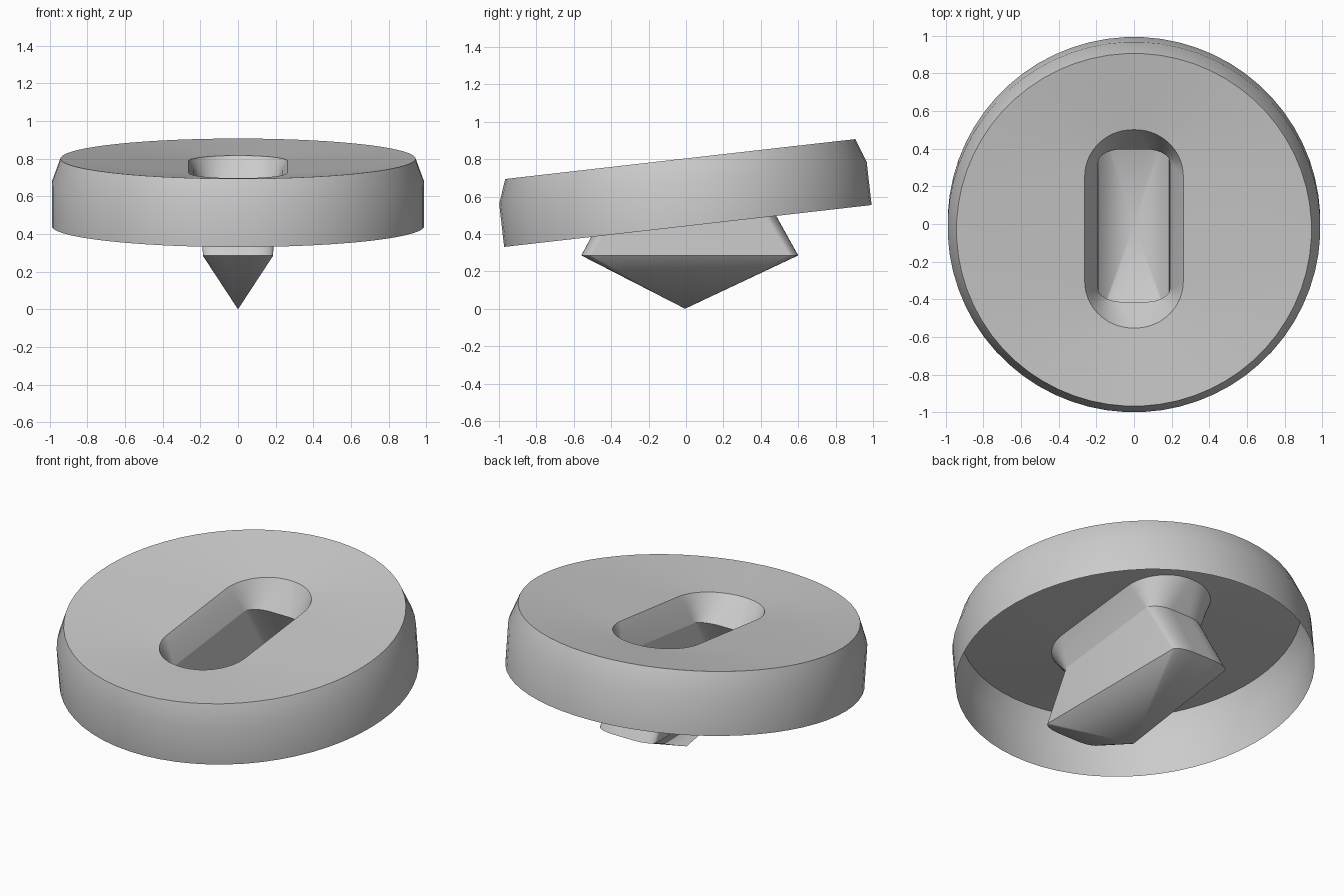
import bpy, bmesh
from math import sin, cos, pi, radians
from mathutils import Matrix, Vector

if "Cube" in bpy.data.objects:
    bpy.data.objects.remove(bpy.data.objects["Cube"])

SEG = 16                      # points per quarter
TILT = Matrix.Translation((0, 0.01, 0.4425)) @ Matrix.Rotation(radians(6.5), 4, 'X')


def circle(r, z):
    n = SEG * 4
    return [Vector((r * cos((i + .5) * 2 * pi / n), r * sin((i + .5) * 2 * pi / n), z))
            for i in range(n)]


def slot(hx, hy, rx, ry, z, cy=0.0):
    """Rounded rectangle with elliptical corners."""
    pts = []
    for q, (sx, sy) in enumerate([(1, 1), (-1, 1), (-1, -1), (1, -1)]):
        for i in range(SEG):
            a = (q + i / (SEG - 1)) * pi / 2
            pts.append(Vector((sx * (hx - rx) + rx * cos(a),
                               cy + sy * (hy - ry) + ry * sin(a), z)))
    return pts


def loft(name, rings, tip=None):
    bm = bmesh.new()
    loops = [[bm.verts.new(p) for p in ring] for ring in rings]
    n = SEG * 4
    for a, b in zip(loops, loops[1:]):
        for i in range(n):
            j = (i + 1) % n
            bm.faces.new((a[i], a[j], b[j], b[i]))
    if tip is not None:
        t = bm.verts.new(tip)
        for i in range(n):
            bm.faces.new((loops[-1][i], loops[-1][(i + 1) % n], t))
    me = bpy.data.meshes.new(name)
    bm.to_mesh(me)
    bm.free()
    ob = bpy.data.objects.new(name, me)
    bpy.context.collection.objects.link(ob)
    bpy.ops.object.select_all(action='DESELECT')
    ob.select_set(True)
    bpy.context.view_layer.objects.active = ob
    bpy.ops.object.shade_smooth_by_angle(angle=radians(32))
    return ob


def tilted(ring):
    return [TILT @ p for p in ring]


neck = tilted(slot(0.19, 0.408, 0.13, 0.07, 0.163))

# Hollow tilted cap: open underneath, chamfered rim, dished top, slot funnel
loft("cap", [
    tilted(circle(0.99, 0.0)),
    tilted(circle(0.99, 0.232)),
    tilted(circle(0.943, 0.36)),
    tilted(slot(0.262, 0.53, 0.255, 0.25, 0.316)),
    tilted(slot(0.235, 0.495, 0.21, 0.19, 0.27)),
    neck,
])

# Pointed hollow foot: flares below the neck, then tapers to the tip
loft("foot", [neck, slot(0.187, 0.58, 0.12, 0.05, 0.285, 0.02)], tip=(0, -0.005, 0))
